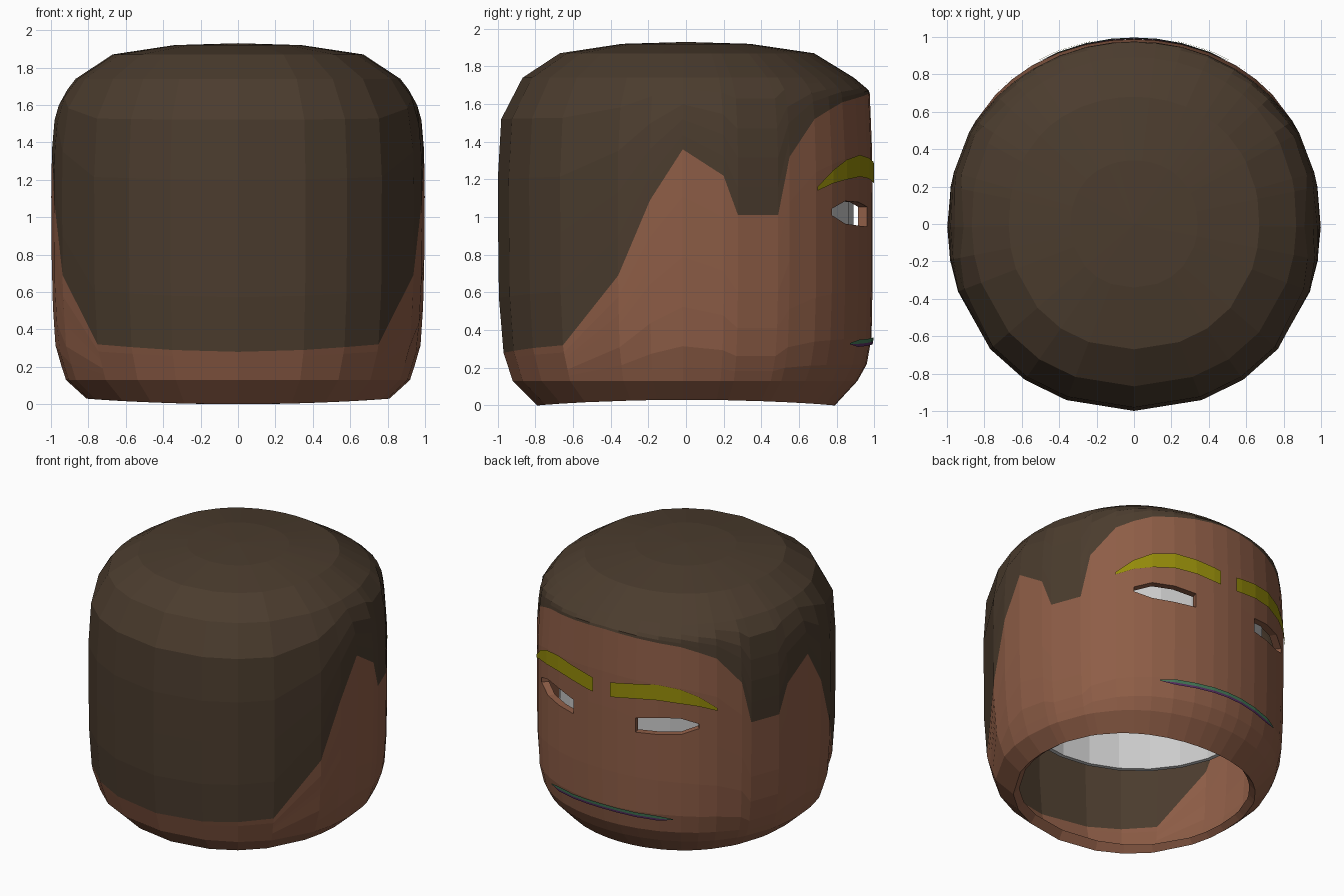
import bpy, bmesh
from math import sin, cos, radians

if "Cube" in bpy.data.objects:
    bpy.data.objects.remove(bpy.data.objects["Cube"])


def material(name, rgb):
    m = bpy.data.materials.new(name)
    m.diffuse_color = (*rgb, 1)
    m.use_nodes = True
    m.node_tree.nodes["Principled BSDF"].inputs["Base Color"].default_value = m.diffuse_color
    return m


SKIN = material("skin", (0.27, 0.11, 0.062))
HAIR = material("hair", (0.07, 0.045, 0.027))
BROW = material("brow", (0.30, 0.26, 0.003))
LIP_UP = material("lip_green", (0.06, 0.20, 0.10))
LIP_LOW = material("lip_purple", (0.10, 0.03, 0.13))

# Radius profiles (z, r): general and front of the head
GENERAL = [(0, .79), (.03, .81), (.13, .92), (.3, .975), (.6, .995), (1.3, 1.0),
           (1.53, .98), (1.64, .945), (1.75, .86), (1.87, .67), (1.92, .34)]
FRONT = [(0, .79), (.03, .82), (.13, .91), (.22, .96), (.36, .985), (.6, .99),
         (1.3, .99), (1.67, .975), (1.75, .88), (1.87, .68), (1.92, .34)]


def interp(table, v):
    if v <= table[0][0]:
        return table[0][1]
    for (a, p), (b, q) in zip(table, table[1:]):
        if v <= b:
            return p + (q - p) * (v - a) / (b - a)
    return table[-1][1]


def point(phi, z, off=0.0):
    """Point on the head; phi runs in degrees from the back (0) to the face (180)."""
    a = radians(phi)
    w = max(0.0, -cos(a))
    r = interp(GENERAL, z) * (1 - w) + interp(FRONT, z) * w
    r = r * (1 + .02 * sin(2 * a) ** 2) + off
    return (r * sin(a), -r * cos(a), z)


# Hairline height at each column of the half head
HAIRLINE = [(0, .28), (21, .29), (35, .305), (49, .32), (69, .69), (79, 1.09),
            (89, 1.36), (101.5, 1.22), (106, 1.01), (119, 1.01), (123, 1.32),
            (133, 1.52), (140, 1.57), (147, 1.61), (156, 1.63), (165, 1.645),
            (173, 1.655), (180, 1.66)]
HALF = [p for p, _ in HAIRLINE]
COLS = HALF + [360 - p for p in HALF[-2:0:-1]]


def finish(name, bm, mat=None):
    me = bpy.data.meshes.new(name)
    bm.to_mesh(me)
    bm.free()
    ob = bpy.data.objects.new(name, me)
    bpy.context.collection.objects.link(ob)
    if mat:
        me.materials.append(mat)
    return ob


def grid(bm, columns, closed=True, skip=lambda i, j: False):
    vs = [[bm.verts.new(p) for p in col] for col in columns]
    n = len(vs)
    for i in range(n if closed else n - 1):
        a, b = vs[i], vs[(i + 1) % n]
        for j in range(len(a) - 1):
            if not skip(i, j):
                bm.faces.new((a[j], b[j], b[j + 1], a[j + 1]))
    return vs


# Face skin, with almond eye openings
ROWS = [.13, .22, .36, .62, .95, 1.09, 1.35, 1.66]
EYE = {140: (1.01, 1.045), 147: (.965, 1.085), 156: (.955, 1.08), 165: (.95, 1.055)}
columns = []
for phi in COLS:
    p = min(phi, 360 - phi)
    h = interp(HAIRLINE, p)
    zs = [.13 + (z - .13) * (h - .13) / 1.53 for z in ROWS]
    if p in EYE:
        zs[4:6] = EYE[p]
    zb = .03 - .03 * cos(radians(phi)) ** 2
    lip = point(phi, zb, -.04)
    columns.append([(lip[0], lip[1], .06), point(phi, zb)] + [point(phi, z) for z in zs])


def is_eye(i, j):
    a, b = COLS[i], COLS[(i + 1) % len(COLS)]
    lo, hi = sorted((min(a, 360 - a), min(b, 360 - b)))
    return j == 6 and lo >= 140 and hi <= 165


bm = bmesh.new()
grid(bm, columns, skip=is_eye)
rim = [e for e in bm.edges if e.is_boundary
       and all(.8 < v.co.z < 1.2 and v.co.y > .65 for v in e.verts)]
ext = bmesh.ops.extrude_edge_only(bm, edges=rim)
for v in ext["geom"]:
    if isinstance(v, bmesh.types.BMVert):
        v.co.x *= .95
        v.co.y *= .95
finish("face_skin", bm, SKIN)

# Hair cap, from the hairline up to a flat crown
columns = []
for phi in COLS:
    h = interp(HAIRLINE, min(phi, 360 - phi))
    zs = [h + (1.74 - h) * t for t in (0, .2, .42, .63, .85, 1)] + [1.87, 1.92]
    columns.append([point(phi, z) for z in zs])
bm = bmesh.new()
vs = grid(bm, columns)
top = bm.verts.new((0, 0, 1.93))
for i, col in enumerate(vs):
    bm.faces.new((col[-1], vs[(i + 1) % len(vs)][-1], top))
finish("hair_cap", bm, HAIR)

# White band inside the head, seen through the eye openings
bm = bmesh.new()
band = []
for k in range(24):
    a = radians(k * 15)
    band.append([(r * sin(a), .06 - r * cos(a), z)
                 for r, z in ((.80, 1.3), (.80, .64), (.83, .64), (.83, 1.3))])
grid(bm, band)
finish("eye_white_band", bm)


# Thin strips lying on the face: brows and lips, as (phi, bottom, top)
def strip(name, pts, off, mat):
    bm = bmesh.new()
    grid(bm, [[point(p, lo, off), point(p, hi, off)] for p, lo, hi in pts], closed=False)
    finish(name, bm, mat)


def mirrored(pts):
    return [(360 - p, lo, hi) for p, lo, hi in reversed(pts)]


brow = [(133, 1.14, 1.16), (140, 1.18, 1.25), (147, 1.2, 1.305), (156, 1.215, 1.33),
        (165, 1.205, 1.315), (173, 1.185, 1.295), (176, 1.18, 1.285)]
strip("brow_right", brow, .01, BROW)
strip("brow_left", mirrored(brow), .01, BROW)

mouth = [(150, .325), (156, .327), (165, .332), (173, .338), (180, .34)]
for name, mat, d0, d1 in (("upper_lip", LIP_UP, 0, .022), ("lower_lip", LIP_LOW, -.016, 0)):
    half = [(p, z + d0 * (p > 150), z + d1 * (1 if p > 150 else .3)) for p, z in mouth]
    strip(name, half + mirrored(half)[1:], .012, mat)
